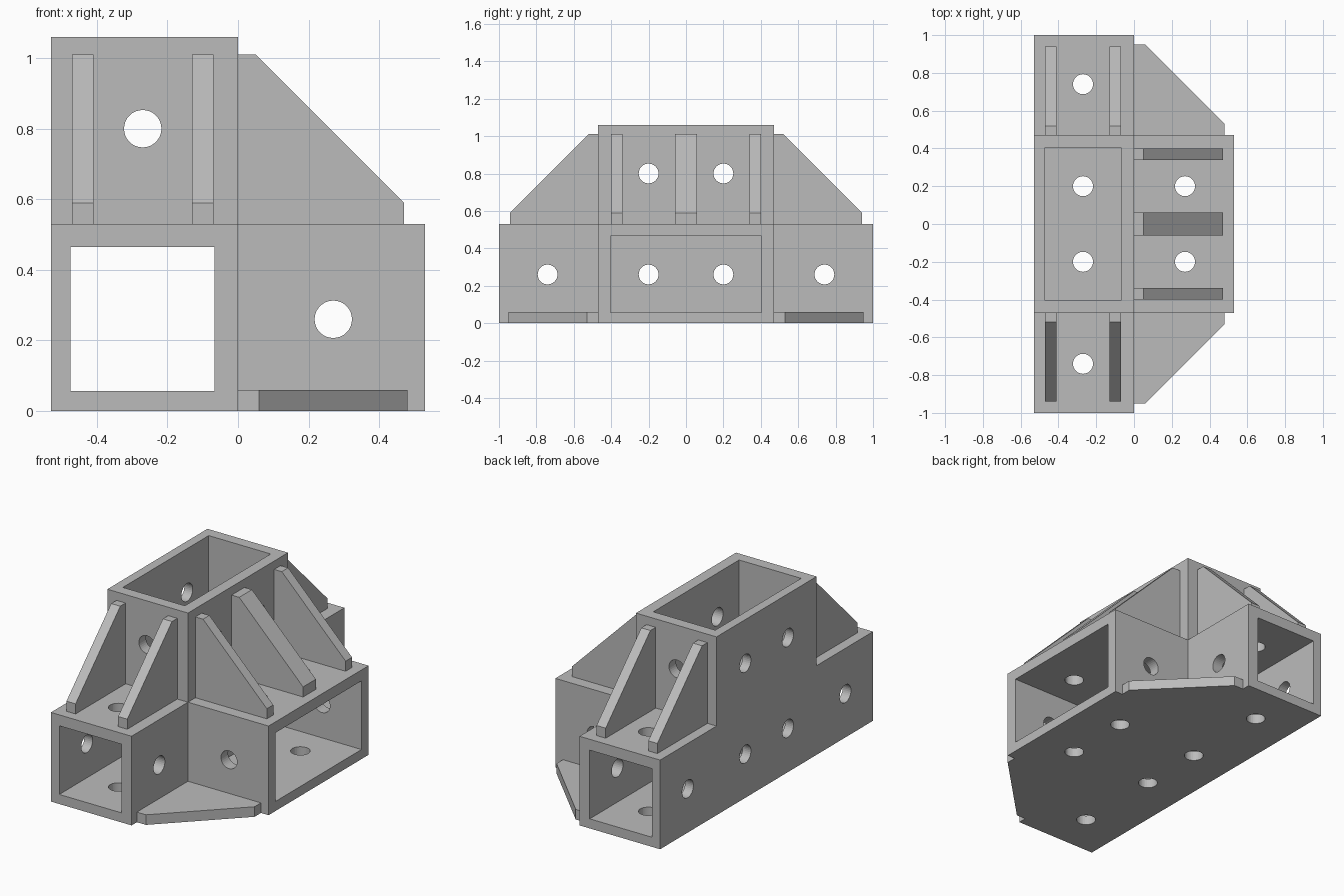
import bpy, bmesh
from mathutils import Matrix, Vector

cube = bpy.data.objects.get("Cube")
if cube:
    bpy.data.objects.remove(cube, do_unlink=True)

grey = bpy.data.materials.new("plain grey")
grey.use_nodes = True
colour = (0.5, 0.5, 0.5, 1)
grey.diffuse_color = colour
grey.node_tree.nodes["Principled BSDF"].inputs["Base Color"].default_value = colour


def finish(name, bm):
    bmesh.ops.recalc_face_normals(bm, faces=bm.faces)
    mesh = bpy.data.meshes.new(name)
    bm.to_mesh(mesh)
    bm.free()
    mesh.materials.append(grey)
    obj = bpy.data.objects.new(name, mesh)
    bpy.context.scene.collection.objects.link(obj)
    return obj


def box(name, low, high):
    low, high = Vector(low), Vector(high)
    bm = bmesh.new()
    place = Matrix.Translation((low + high) / 2) @ Matrix.Diagonal((*(high - low), 1))
    bmesh.ops.create_cube(bm, size=1, matrix=place)
    return finish(name, bm)


def prism(name, points, offset):
    """Extrude a flat outline along the offset."""
    bm = bmesh.new()
    face = bm.faces.new([bm.verts.new(p) for p in points])
    result = bmesh.ops.extrude_face_region(bm, geom=[face])
    moved = [v for v in result["geom"] if isinstance(v, bmesh.types.BMVert)]
    bmesh.ops.translate(bm, verts=moved, vec=offset)
    return finish(name, bm)


def bolt_hole(axis, centre):
    bm = bmesh.new()
    turn = {"x": Matrix.Rotation(1.5707963, 4, "Y"),
            "y": Matrix.Rotation(1.5707963, 4, "X"), "z": Matrix()}[axis]
    bmesh.ops.create_cone(bm, cap_ends=True, segments=32, radius1=0.053, radius2=0.053,
                          depth=3, matrix=Matrix.Translation(centre) @ turn)
    return finish("hole_cutter", bm)


# Body: long beam sleeve fused with the upright and side sockets
HALF, TOP, SPAN = 0.53, 1.06, 0.47
body = box("bracket_body", (-HALF, -1, 0), (0, 1, HALF))
ell = prism("socket_block", [(-HALF, -SPAN, 0), (HALF, -SPAN, 0), (HALF, -SPAN, HALF),
                             (0, -SPAN, HALF), (0, -SPAN, TOP), (-HALF, -SPAN, TOP)],
            (0, 2 * SPAN, 0))

# Hollows for the three beams
cutters = [
    box("beam_channel", (-0.475, -2, 0.057), (-0.067, 2, 0.465)),
    box("upright_hollow", (-0.475, -0.403, HALF), (-0.067, 0.403, 2)),
    box("side_hollow", (0, -0.403, 0.057), (2, 0.403, 0.465)),
]

# Bolt holes
cutters += [bolt_hole("y", (-0.27, 0, 0.8)), bolt_hole("y", (0.27, 0, 0.26))]
for s in (-1, 1):
    for y, z in ((0.2, 0.8), (0.2, 0.26), (0.74, 0.26)):
        cutters.append(bolt_hole("x", (0, s * y, z)))
    for x, y in ((-0.27, 0.2), (-0.27, 0.74), (0.27, 0.2)):
        cutters.append(bolt_hole("z", (x, s * y, 0.5)))

for tool in [ell] + cutters:
    mod = body.modifiers.new(tool.name, "BOOLEAN")
    mod.operation = "UNION" if tool is ell else "DIFFERENCE"
    mod.solver = "EXACT"
    mod.object = tool
bpy.context.view_layer.update()
evaluated = body.evaluated_get(bpy.context.evaluated_depsgraph_get())
result = bpy.data.meshes.new_from_object(evaluated)
body.modifiers.clear()
body.data = result
for tool in [ell] + cutters:
    bpy.data.objects.remove(tool, do_unlink=True)

# Gusset outline: (distance out from one wall, distance out from the other)
outline = [(0, 0), (0.47, 0), (0.47, 0.06), (0.05, 0.48), (0, 0.48)]
THICK = 0.06

# Ribs between the upright and the side socket
for name, y in (("front", -0.4), ("middle", -0.03), ("back", 0.34)):
    depth = THICK * 2 if name == "middle" else THICK
    start = -THICK if name == "middle" else y
    prism(name + "_side_rib", [(a, start, HALF + b) for a, b in outline], (0, depth, 0))

for name, s in (("front", -1), ("back", 1)):
    # Ribs between the upright and each end of the sleeve
    for side, x in (("right", -0.47), ("left", -0.13)):
        prism(f"{name}_{side}_end_rib",
              [(x, s * (SPAN + a), HALF + b) for a, b in outline], (THICK, 0, 0))
    # Floor gussets between the sleeve and the side socket
    prism(name + "_floor_gusset",
          [(b, s * (SPAN + a), 0) for a, b in
           [(0, 0), (0.48, 0), (0.48, 0.06), (0.06, 0.48), (0, 0.48)]], (0, 0, THICK))
